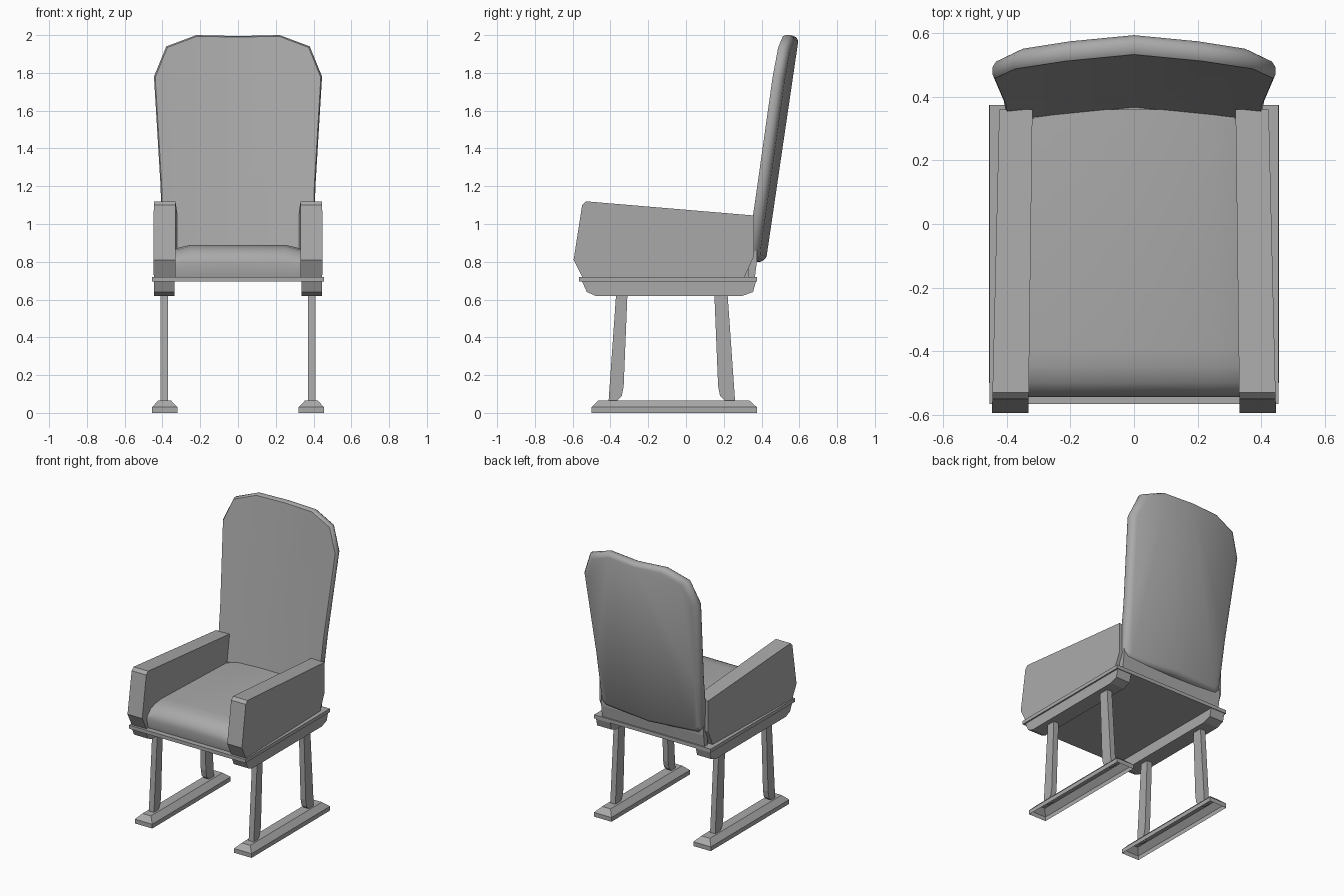
import bpy, bmesh, math

if "Cube" in bpy.data.objects:
    bpy.data.objects.remove(bpy.data.objects["Cube"])

grey = bpy.data.materials.new("plain_grey")
grey.use_nodes = True
colour = (0.4, 0.4, 0.4, 1)
grey.diffuse_color = colour
grey.node_tree.nodes["Principled BSDF"].inputs["Base Color"].default_value = colour


def make(name, rings, smooth=None, caps=True, split=False):
    """Skin a list of equal closed rings; split caps along the x = 0 line."""
    bm = bmesh.new()
    loops = [[bm.verts.new(p) for p in ring] for ring in rings]
    n = len(loops[0])
    for a, b in zip(loops, loops[1:]):
        for i in range(n):
            j = (i + 1) % n
            bm.faces.new((a[i], a[j], b[j], b[i]))
    for loop in ((loops[0], loops[-1]) if caps else (loops[-1],)):
        if split:
            h = n // 2
            bm.faces.new(loop[:h + 1])
            bm.faces.new(loop[h:] + loop[:1])
        else:
            bm.faces.new(loop)
    bmesh.ops.recalc_face_normals(bm, faces=bm.faces)
    mesh = bpy.data.meshes.new(name)
    bm.to_mesh(mesh)
    bm.free()
    mesh.materials.append(grey)
    ob = bpy.data.objects.new(name, mesh)
    bpy.context.collection.objects.link(ob)
    if smooth:
        bpy.ops.object.select_all(action='DESELECT')
        ob.select_set(True)
        bpy.context.view_layer.objects.active = ob
        bpy.ops.object.shade_smooth_by_angle(angle=math.radians(smooth))
    return ob


def slab(name, profile, x0, x1):
    """Extrude a side profile (y, z) across x."""
    return make(name, [[(x, y, z) for y, z in profile] for x in (x0, x1)])


def rect(x0, x1, y0, y1, z):
    return [(x0, y0, z), (x1, y0, z), (x1, y1, z), (x0, y1, z)]


# Backrest: folded panel leaning back, rounded towards the rear
half = [(0.22, 2), (0.38, 1.94), (0.445, 1.78), (0.41, 1.2), (0.40, 0.84), (0.37, 0.81)]
outline = [(0, 1.995)] + half + [(0, 0.80)] + [(-x, z) for x, z in reversed(half)]


def back_ring(scale_x, scale_z, depth):
    ring = []
    for x, z in outline:
        x, z = x * scale_x, 1.4 + (z - 1.4) * scale_z
        ring.append((x, 0.535 - 0.147 * (2 - z) - 0.1 * abs(x) + depth, z))
    return ring


make("backrest", [back_ring(0.985, 0.99, 0), back_ring(1, 1, 0.012),
                  back_ring(1, 1, 0.036), back_ring(0.975, 0.985, 0.053),
                  back_ring(0.92, 0.955, 0.064)], smooth=50, split=True)

# Seat cushion: rolled front edge, shoulders slightly lower at the sides
seat = [(-0.53, 0.72), (-0.545, 0.79), (-0.535, 0.83), (-0.50, 0.865),
        (-0.45, 0.882), (-0.39, 0.89), (0.36, 0.87), (0.36, 0.72)]
make("seat_cushion", [[(x, y, z - (drop if z > 0.8 else 0)) for y, z in seat]
                      for x, drop in ((-0.34, 0.022), (-0.25, 0), (0, 0),
                                      (0.25, 0), (0.34, 0.022))], smooth=40)
slab("seat_rear", [(0.33, 0.72), (0.365, 0.72), (0.375, 0.80), (0.375, 0.86), (0.33, 0.86)],
     -0.40, 0.40)

# Seat board
make("seat_board", [rect(-0.455, 0.455, -0.567, 0.375, z) for z in (0.695, 0.72)])

arm = [(-0.53, 1.12), (-0.55, 1.10), (-0.595, 0.81), (-0.55, 0.72),
       (0.31, 0.72), (0.36, 0.83), (0.36, 1.045)]
rail = [(-0.55, 0.695), (-0.525, 0.64), (-0.48, 0.62),
        (0.30, 0.62), (0.355, 0.64), (0.37, 0.695)]
front_leg = [(-0.37, 0.63), (-0.41, 0.06), (-0.37, 0.06), (-0.34, 0.09),
             (-0.33, 0.14), (-0.31, 0.63)]
rear_leg = [(0.15, 0.63), (0.17, 0.14), (0.18, 0.09), (0.21, 0.06),
            (0.26, 0.06), (0.22, 0.63)]

for side, s in (("left", 1), ("right", -1)):
    # Armrest: panel whose sides close in towards the rear
    make(side + "_armrest", [[(s * (x - t * (y + 0.595)), y, z) for y, z in arm]
                             for x, t in ((0.332, 0.013), (0.447, 0.024))])
    slab(side + "_under_rail", rail, s * 0.335, s * 0.445)
    slab(side + "_front_leg", front_leg, s * 0.37, s * 0.41)
    slab(side + "_rear_leg", rear_leg, s * 0.37, s * 0.41)
    # Foot: hollow chamfered runner
    c = s * 0.388
    make(side + "_foot_runner", [rect(c - 0.068, c + 0.068, -0.50, 0.375, 0),
                                 rect(c - 0.068, c + 0.068, -0.50, 0.375, 0.03),
                                 rect(c - 0.033, c + 0.033, -0.465, 0.335, 0.066)],
         caps=False)
